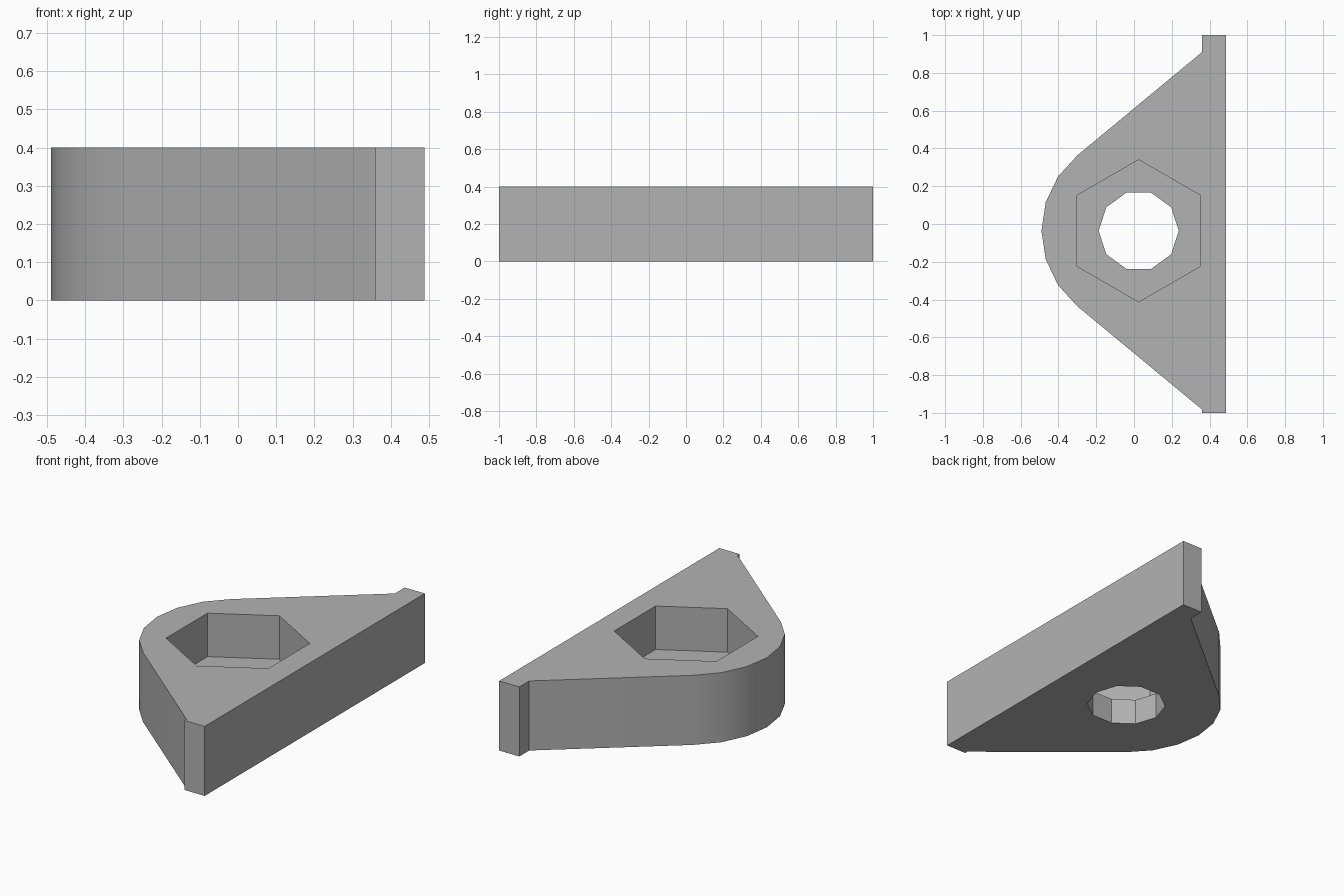
import bpy
import bmesh
from math import cos, sin, radians, tau

if "Cube" in bpy.data.objects:
    bpy.data.objects.remove(bpy.data.objects["Cube"])

HEIGHT, POCKET_FLOOR = 0.4, 0.15
CX, CY = 0.025, -0.036          # shared axis of nose, pocket and bore
NOSE_R, POCKET_R, BORE_R = 0.515, 0.376, 0.212
PLATE_X, BACK_X = 0.36, 0.488

grey = bpy.data.materials.new("grey")
grey.use_nodes = True
colour = (0.45, 0.45, 0.45, 1)
grey.diffuse_color = colour
grey.node_tree.nodes["Principled BSDF"].inputs["Base Color"].default_value = colour


def prism(name, outline, z0, z1):
    """Extrude a flat outline from z0 up to z1."""
    bm = bmesh.new()
    face = bm.faces.new([bm.verts.new((x, y, z0)) for x, y in outline])
    top = bmesh.ops.extrude_face_region(bm, geom=[face])["geom"]
    verts = [v for v in top if isinstance(v, bmesh.types.BMVert)]
    bmesh.ops.translate(bm, verts=verts, vec=(0, 0, z1 - z0))
    bmesh.ops.recalc_face_normals(bm, faces=bm.faces)
    mesh = bpy.data.meshes.new(name)
    bm.to_mesh(mesh)
    bm.free()
    mesh.materials.append(grey)
    obj = bpy.data.objects.new(name, mesh)
    bpy.context.collection.objects.link(obj)
    return obj


def on_circle(radius, angle):
    return CX + radius * cos(angle), CY + radius * sin(angle)


def polygon(radius, sides, start=0):
    return [on_circle(radius, start + tau * i / sides) for i in range(sides)]


# Bracket: flat back plate, tapering flanks and a rounded nose
nose = [on_circle(NOSE_R, radians(180 + 17 * i)) for i in range(-3, 4)]
outline = [(BACK_X, 1), (PLATE_X, 1), (PLATE_X, 0.91), *nose,
           (PLATE_X, -0.982), (PLATE_X, -1), (BACK_X, -1)]
bracket = prism("bracket", outline, 0, HEIGHT)

# Hexagonal nut pocket from above and ten-sided bore right through
cutters = [
    prism("nut_pocket_cutter", polygon(POCKET_R, 6, radians(30)), POCKET_FLOOR, HEIGHT + 0.1),
    prism("bore_cutter", polygon(BORE_R, 10), -0.1, HEIGHT + 0.2),
]
bpy.context.view_layer.objects.active = bracket
for cutter in cutters:
    cutter.hide_render = True
    cut = bracket.modifiers.new(cutter.name, "BOOLEAN")
    cut.operation, cut.solver, cut.object = "DIFFERENCE", "EXACT", cutter
    bpy.ops.object.modifier_apply(modifier=cut.name)
    bpy.data.objects.remove(cutter)

# Smooth the nose, keep every other edge crisp
bpy.ops.object.select_all(action="DESELECT")
bracket.select_set(True)
bpy.ops.object.shade_smooth_by_angle(angle=radians(30))
